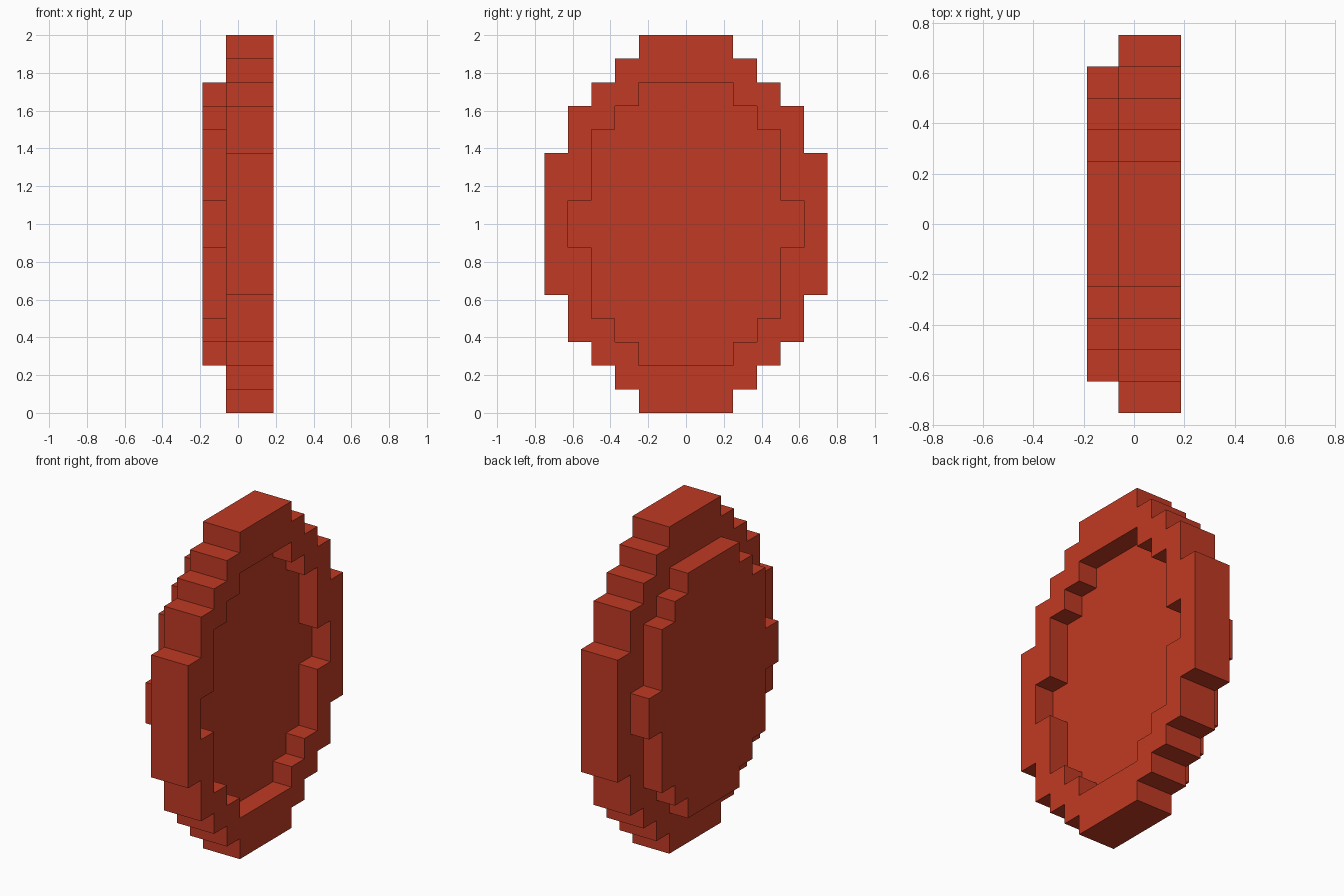
import bpy, bmesh

if "Cube" in bpy.data.objects:
    bpy.data.objects.remove(bpy.data.objects["Cube"])

# Stepped outlines: one quarter as (y, height from centre) corners
RIM = [(.75, .375), (.625, .375), (.625, .625), (.5, .625), (.5, .75),
       (.375, .75), (.375, .875), (.25, .875), (.25, 1)]
PANEL = [(.625, .125), (.5, .125), (.5, .5), (.375, .5), (.375, .625),
         (.25, .625), (.25, .75)]


def full_outline(quarter):
    """Mirror a quarter outline into a closed loop."""
    back = quarter[::-1]
    return (quarter + [(-y, z) for y, z in back]
            + [(-y, -z) for y, z in quarter] + [(y, -z) for y, z in back])


def add_loop(bm, quarter, x):
    return [bm.verts.new((x, y, z + 1)) for y, z in full_outline(quarter)]


def add_wall(bm, a, b):
    for i in range(len(a)):
        j = (i + 1) % len(a)
        bm.faces.new((a[i], a[j], b[j], b[i]))


def add_ring(bm, outer, inner):
    """Flat face between an outer and an inner loop."""
    edges = [bm.edges.get((l[i - 1], l[i])) for l in (outer, inner) for i in range(len(l))]
    res = bmesh.ops.triangle_fill(bm, edges=edges, use_beauty=True)
    faces = [g for g in res["geom"] if isinstance(g, bmesh.types.BMFace)]
    fill_edges = {e for f in faces for e in f.edges} - set(edges)
    bmesh.ops.join_triangles(bm, faces=faces, angle_face_threshold=3.1,
                             angle_shape_threshold=3.1) if fill_edges else None


bm = bmesh.new()
rim_back, rim_front = add_loop(bm, RIM, -.0625), add_loop(bm, RIM, .1875)
boss_top, boss_base = add_loop(bm, PANEL, -.1875), add_loop(bm, PANEL, -.0625)
recess_floor, recess_edge = add_loop(bm, PANEL, .0625), add_loop(bm, PANEL, .1875)

# Outer rim, raised panel on one side, sunken panel on the other
add_wall(bm, rim_back, rim_front)
add_wall(bm, boss_top, boss_base)
add_wall(bm, recess_floor, recess_edge)
bm.faces.new(boss_top)
bm.faces.new(recess_floor)
add_ring(bm, rim_back, boss_base)
add_ring(bm, rim_front, recess_edge)
bmesh.ops.recalc_face_normals(bm, faces=bm.faces)

mesh = bpy.data.meshes.new("stepped_disc")
bm.to_mesh(mesh)
bm.free()
disc = bpy.data.objects.new("stepped_disc", mesh)
bpy.context.collection.objects.link(disc)

# Single brick red colour
color = (.527, .042, .017, 1)
mat = bpy.data.materials.new("brick_red")
mat.use_nodes = True
mat.diffuse_color = color
mat.node_tree.nodes["Principled BSDF"].inputs["Base Color"].default_value = color
mesh.materials.append(mat)
